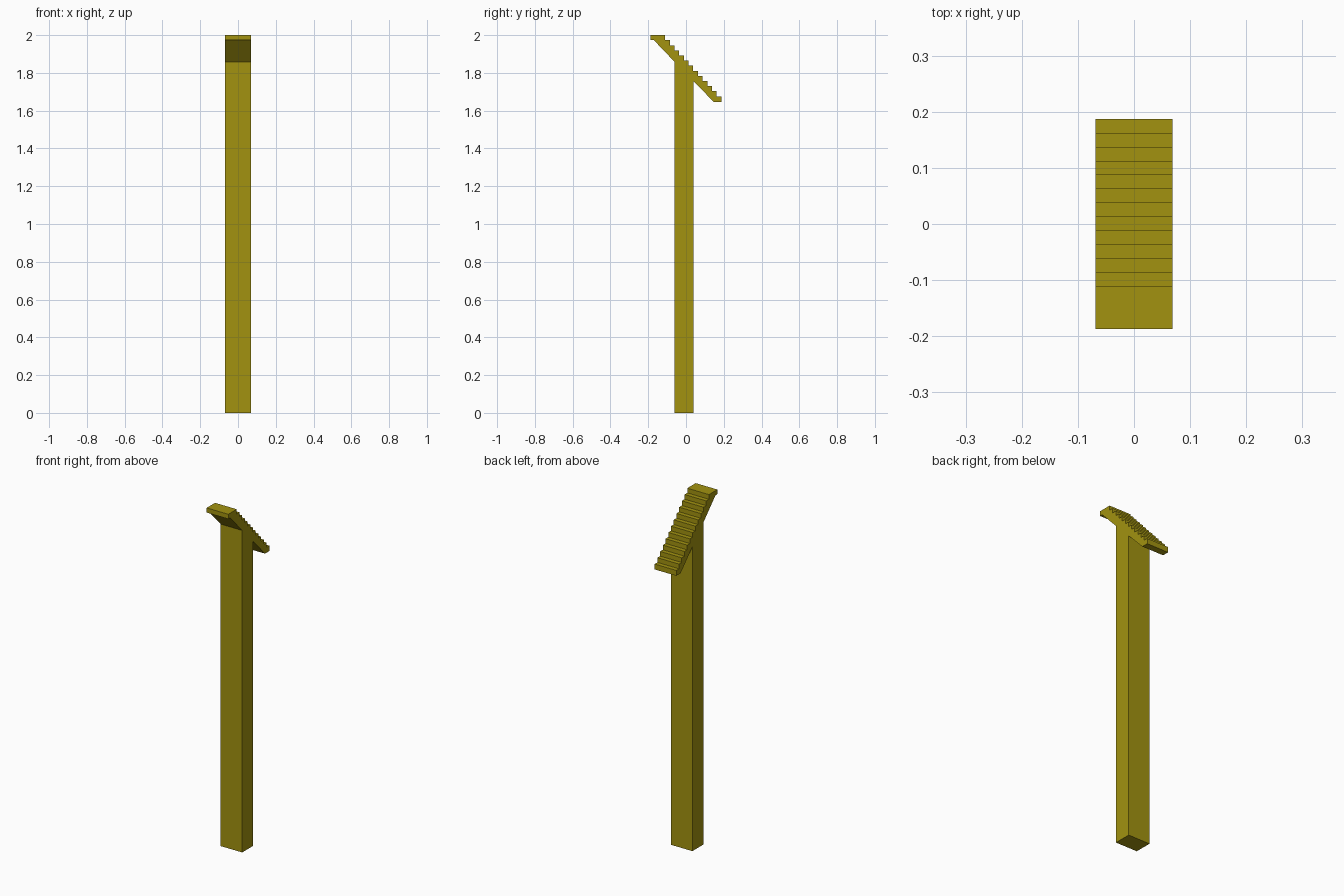
import bpy, bmesh

if "Cube" in bpy.data.objects:
    bpy.data.objects.remove(bpy.data.objects["Cube"])

HALF_W = 0.069
STEPS, RUN, RISE = 12, 0.0248, 0.027

# Side profile (y, z): post, then underside of the lower overhang
profile = [(-0.06, 0), (0.04, 0), (0.04, 1.756), (0.148, 1.645), (0.187, 1.645)]

# Stepped upper edge, climbing towards the front
y, z = 0.187, 2.0 - STEPS * RISE
for i in range(STEPS):
    profile += [(y, z), (y - RUN, z)]
    y, z = y - RUN, z + RISE
profile += [(y, 2.0)]

# Front lip and underside of the upper overhang
profile += [(-0.187, 2.0), (-0.187, 1.973), (-0.170, 1.973), (-0.06, 1.858)]

# Extrude the profile across the width
bm = bmesh.new()
face = bm.faces.new([bm.verts.new((-HALF_W, py, pz)) for py, pz in profile])
ext = bmesh.ops.extrude_face_region(bm, geom=[face], use_keep_orig=True)
moved = [g for g in ext["geom"] if isinstance(g, bmesh.types.BMVert)]
bmesh.ops.translate(bm, verts=moved, vec=(2 * HALF_W, 0, 0))
bmesh.ops.recalc_face_normals(bm, faces=bm.faces)
mesh = bpy.data.meshes.new("stepped_post")
bm.to_mesh(mesh)
bm.free()

# Olive yellow material
mat = bpy.data.materials.new("olive_yellow")
mat.diffuse_color = (0.36, 0.29, 0.005, 1)
mat.use_nodes = True
mat.node_tree.nodes["Principled BSDF"].inputs["Base Color"].default_value = mat.diffuse_color
mesh.materials.append(mat)
post = bpy.data.objects.new("stepped_post", mesh)
bpy.context.collection.objects.link(post)
